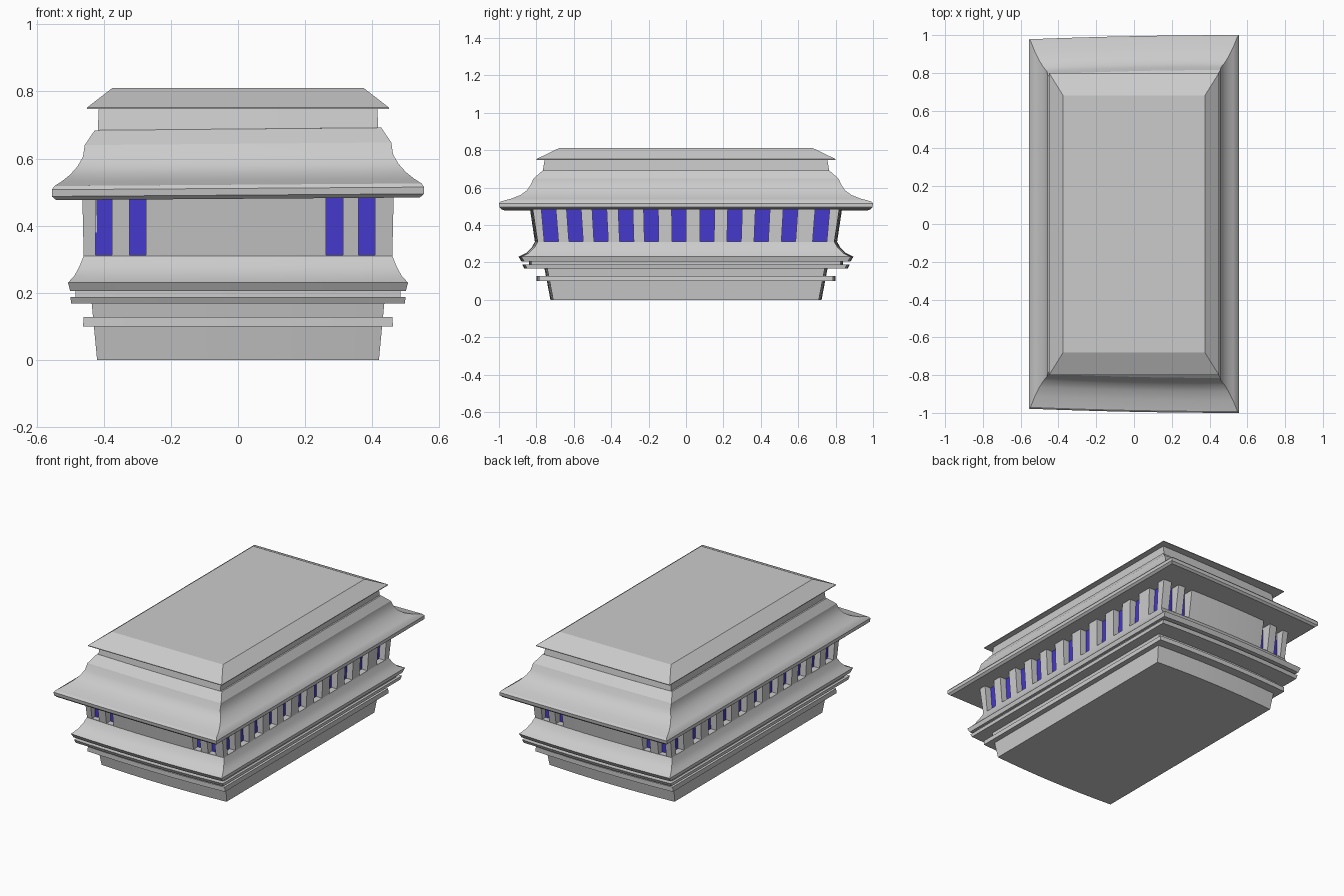
import bpy, bmesh, math

if "Cube" in bpy.data.objects:
    bpy.data.objects.remove(bpy.data.objects["Cube"])

N = 8  # segments across each bowed end


def ring(hx, hy, z, bow, skew):
    """Rectangle outline whose short ends are bowed (or skewed towards +x)."""
    pts = []
    for end in (-1, 1):
        for i in range(N + 1):
            t = (-1 + 2 * i / N) * -end
            y = hy - bow * t * t - skew * ((1 - t) / 2) ** 2
            pts.append((hx * t, end * y, z - 0.35 * skew * (1 - t) / 2))
    return pts


def finish(bm, name):
    bmesh.ops.recalc_face_normals(bm, faces=bm.faces)
    mesh = bpy.data.meshes.new(name)
    bm.to_mesh(mesh)
    bm.free()
    ob = bpy.data.objects.new(name, mesh)
    bpy.context.collection.objects.link(ob)
    return ob


def smooth(ob):
    bpy.ops.object.select_all(action='DESELECT')
    ob.select_set(True)
    bpy.context.view_layer.objects.active = ob
    bpy.ops.object.shade_smooth_by_angle(angle=math.radians(22))


def loft(name, profile, bow=0.0, skew=0.0):
    """Closed solid through (half x, half y, z) sections."""
    bm = bmesh.new()
    rings = [[bm.verts.new(p) for p in ring(hx, hy, z, bow, skew)]
             for hx, hy, z in profile]
    for a, b in zip(rings, rings[1:]):
        for i in range(len(a)):
            j = (i + 1) % len(a)
            bm.faces.new((a[i], a[j], b[j], b[i]))
    bm.faces.new(rings[0])
    bm.faces.new(rings[-1])
    return finish(bm, name)


# Tapered base and its two projecting mouldings
smooth(loft("base", [(.42, .725, 0), (.44, .765, .21)], bow=.015))
smooth(loft("lower_moulding", [(.462, .80, .10), (.46, .80, .128)], bow=.015))
smooth(loft("upper_moulding", [(.497, .865, .168), (.50, .875, .188)], bow=.015))
smooth(loft("moulding_neck", [(.485, .84, .185), (.485, .84, .21)], bow=.015))

# Window wall with flared foot
wall = loft("window_wall", [
    (.50, .88, .205), (.507, .895, .23), (.488, .855, .25), (.472, .825, .28),
    (.46, .808, .31), (.464, .835, .49)], bow=.015)

# Windows as (side, position, half width): side windows and end windows
side_y = [-.72, -.588, -.454, -.317, -.184, -.037, .112, .257, .402, .548, .715]
end_x = [-.4, -.299, .288, .384]
Z0, Z1 = .312, .484
IN_X, IN_Y = .42, .762

cut = bmesh.new()
glass = bmesh.new()


def window(sign, along, c, half):
    inner, outer = (IN_X, .56) if along == 'y' else (IN_Y, .95)

    def corner(d, u, z):
        if along == 'y':
            u *= 1.0 + (.02 if z == Z1 else 0)
            return (sign * d, u, z)
        return (u, sign * d, z)

    outline = [(c - half, Z0), (c + half, Z0), (c + half, Z1), (c - half, Z1)]
    a = [cut.verts.new(corner(inner, u, z)) for u, z in outline]
    b = [cut.verts.new(corner(outer, u, z)) for u, z in outline]
    cut.faces.new(a)
    cut.faces.new(b[::-1])
    for i in range(4):
        j = (i + 1) % 4
        cut.faces.new((a[i], b[i], b[j], a[j]))
    g = [glass.verts.new(corner(inner + .002, u, z)) for u, z in outline]
    f = glass.faces.new(g)
    f.normal_update()
    axis = 0 if along == 'y' else 1
    if f.normal[axis] * sign < 0:
        f.normal_flip()


for s in (-1, 1):
    for y in side_y:
        window(s, 'y', y, .038)
    for x in end_x:
        window(s, 'x', x, .025)

# Cut the recesses into the wall
cutter = finish(cut, "window_cutter")
cutter.hide_render = True
mod = wall.modifiers.new("recesses", 'BOOLEAN')
mod.operation = 'DIFFERENCE'
mod.solver = 'EXACT'
mod.object = cutter
bpy.ops.object.select_all(action='DESELECT')
wall.select_set(True)
bpy.context.view_layer.objects.active = wall
bpy.ops.object.modifier_apply(modifier=mod.name)
bpy.data.objects.remove(cutter)
smooth(wall)

# Blue window panes
mesh = bpy.data.meshes.new("window_panes")
glass.to_mesh(mesh)
glass.free()
panes = bpy.data.objects.new("window_panes", mesh)
bpy.context.collection.objects.link(panes)
blue = bpy.data.materials.new("window_blue")
blue.diffuse_color = (.06, .04, .6, 1)
blue.use_nodes = True
blue.node_tree.nodes["Principled BSDF"].inputs["Base Color"].default_value = blue.diffuse_color
mesh.materials.append(blue)

# Sweeping eaves roof, stepped upper tier and neck
smooth(loft("eaves_roof", [
    (.542, .985, .484), (.555, .997, .495), (.555, 1.0, .515), (.547, .99, .526),
    (.525, .935, .54), (.50, .885, .56), (.478, .85, .585), (.462, .832, .613),
    (.457, .815, .648), (.427, .765, .692), (.418, .765, .692),
    (.415, .755, .755)], skew=.022))

# Bevelled top slab
smooth(loft("top_slab", [(.45, .80, .748), (.45, .80, .752), (.375, .68, .81)]))
